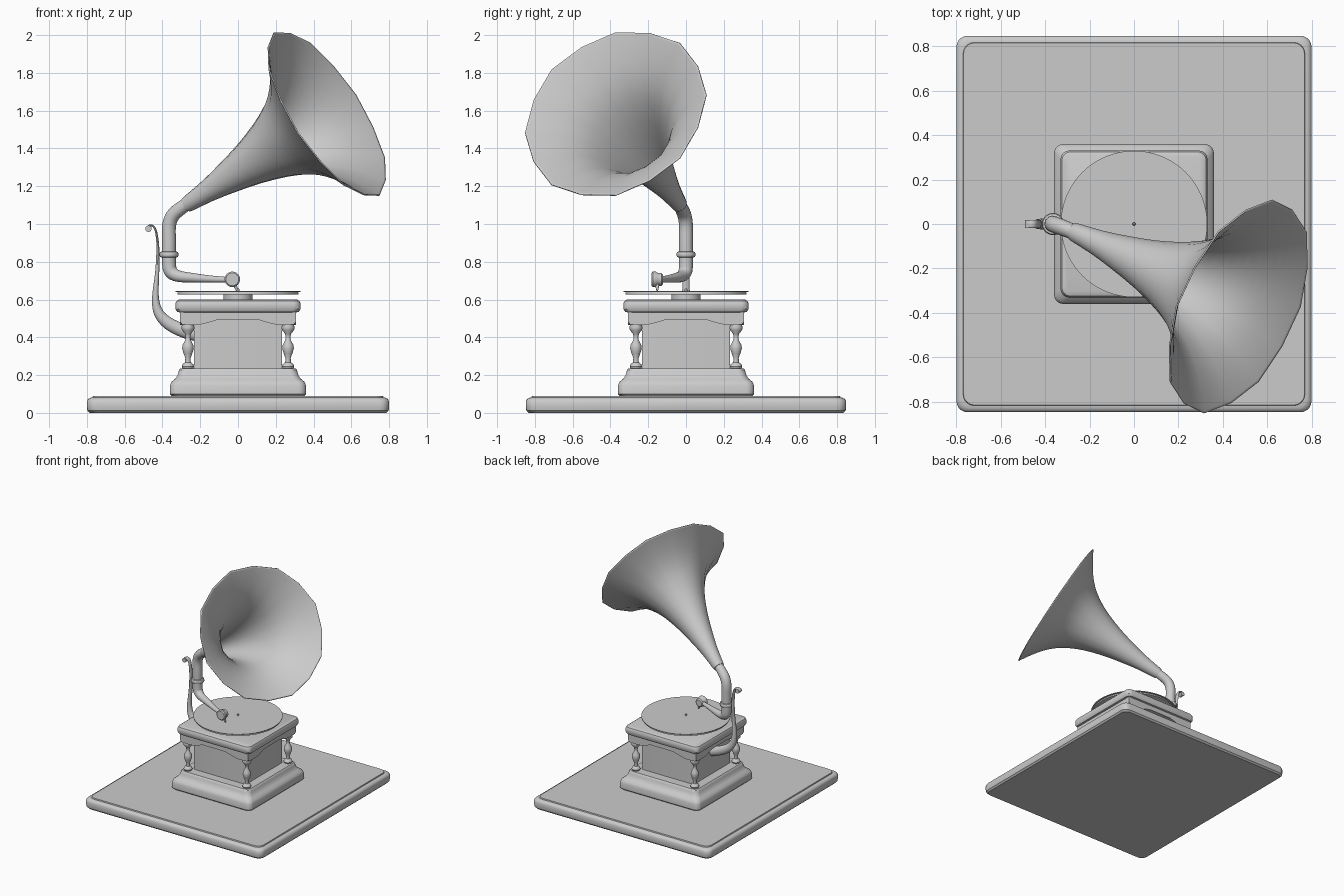
import bpy, bmesh, math
from mathutils import Vector

if "Cube" in bpy.data.objects:
    bpy.data.objects.remove(bpy.data.objects["Cube"])


def finish(bm, name, angle=40):
    bmesh.ops.recalc_face_normals(bm, faces=bm.faces)
    me = bpy.data.meshes.new(name)
    bm.to_mesh(me)
    bm.free()
    ob = bpy.data.objects.new(name, me)
    bpy.context.collection.objects.link(ob)
    bpy.ops.object.select_all(action='DESELECT')
    ob.select_set(True)
    bpy.context.view_layer.objects.active = ob
    bpy.ops.object.shade_smooth_by_angle(angle=math.radians(angle))
    return ob


def loft(bm, rings, caps=True):
    vs = [[bm.verts.new(p) for p in r] for r in rings]
    n = len(vs[0])
    for a, b in zip(vs, vs[1:]):
        for i in range(n):
            j = (i + 1) % n
            bm.faces.new((a[i], a[j], b[j], b[i]))
    if caps:
        bm.faces.new(vs[0][::-1])
        bm.faces.new(vs[-1])


def smooth_path(pts, steps):
    """Catmull-Rom refinement of tuples (position and radii together)."""
    out = []
    for i in range(len(pts) - 1):
        q = [Vector(pts[max(0, min(len(pts) - 1, i + k))]) for k in (-1, 0, 1, 2)]
        for s in range(steps):
            t = s / steps
            out.append(0.5 * (2 * q[1] + (q[2] - q[0]) * t
                       + (2 * q[0] - 5 * q[1] + 4 * q[2] - q[3]) * t * t
                       + (3 * q[1] - q[0] - 3 * q[2] + q[3]) * t ** 3))
    return [tuple(v) for v in out] + [tuple(pts[-1])]


def sweep(name, pts, segs=16, steps=1, flat=1.0, caps=True, ripple=0.0, angle=40):
    """Tube along (x, y, z, radius[, side radius]) points."""
    pts = smooth_path(pts, steps) if steps > 1 else pts
    pos = [Vector(p[:3]) for p in pts]
    side, rings = None, []
    for i, p in enumerate(pts):
        t = (pos[min(i + 1, len(pos) - 1)] - pos[max(i - 1, 0)]).normalized()
        if side is None:
            side = Vector((1, 0, 0)) if abs(t.y) > 0.9 else Vector((0, 1, 0))
        side = (side - t * side.dot(t)).normalized()
        up = t.cross(side)
        r, rs = p[3], p[4] if len(p) > 4 else p[3]
        ring = []
        for k in range(segs):
            a = 2 * math.pi * k / segs
            w = 1 - ripple * (k % 2) * i / (len(pts) - 1)
            ring.append(pos[i] + side * rs * w * math.cos(a) + up * r * w * math.sin(a))
        rings.append(ring)
    bm = bmesh.new()
    loft(bm, rings, caps)
    return finish(bm, name, angle)


def lathe(name, x, y, profile, segs=32):
    return sweep(name, [(x, y, z, r) for r, z in profile], segs)


def block(name, levels, stretch=0.0, corner=0.04):
    """Stack of rounded squares given as (half width, z)."""
    rings = []
    for h, z in levels:
        ring = []
        for q, (sx, sy) in enumerate(((1, 1), (-1, 1), (-1, -1), (1, -1))):
            for k in range(6):
                a = math.pi / 2 * (q + k / 5)
                ring.append((sx * (h - corner) + corner * math.cos(a),
                             sy * (h + stretch - corner) + corner * math.sin(a), z))
        rings.append(ring)
    bm = bmesh.new()
    loft(bm, rings)
    return finish(bm, name, 35)


# Ground slab and cabinet
block("base_slab", [(.785, 0), (.797, .012), (.8, .03), (.8, .06), (.794, .073), (.782, .08),
                    (.77, .081), (.768, .09)], .048, .05)
block("plinth", [(.35, .09), (.36, .1), (.36, .145), (.352, .165), (.335, .178), (.322, .195),
                 (.315, .215), (.312, .228), (.305, .235)])
block("cabinet_body", [(.234, .23), (.234, .53)], 0, .006)
block("cabinet_top", [(.3, .53), (.322, .535), (.331, .55), (.331, .58), (.325, .593), (.312, .6)])

# Arched apron under the top, one panel per side
for i in range(4):
    bm = bmesh.new()
    shape = [(-.308, .54), (-.308, .485), (-.295, .468), (-.21, .465), (-.16, .477), (-.1, .495)]
    shape += [(-x, z) for x, z in reversed(shape)]
    f = bm.faces.new([bm.verts.new((x, -.308, z)) for x, z in shape])
    e = bmesh.ops.extrude_face_region(bm, geom=[f])
    bmesh.ops.translate(bm, verts=[v for v in e['geom'] if isinstance(v, bmesh.types.BMVert)],
                        vec=(0, .085, 0))
    ob = finish(bm, "apron_panel", 35)
    ob.rotation_euler.z = i * math.pi / 2

# Turned corner columns
column = [(.028, .233), (.033, .245), (.028, .258), (.015, .268), (.014, .29), (.023, .315),
          (.031, .34), (.028, .36), (.015, .385), (.012, .4), (.017, .42), (.032, .438),
          (.035, .452), (.03, .47)]
for sx in (-1, 1):
    for sy in (-1, 1):
        lathe("corner_column", sx * .265, sy * .265, column, 20)

# Turntable, record and spindle
lathe("turntable_hub", 0, 0, [(.077, .595), (.077, .63)])
lathe("turntable_platter", 0, 0, [(.315, .626), (.32, .628), (.32, .637), (.318, .64)], 64)
lathe("record", 0, 0, [(.33, .641), (.33, .646)], 64)
lathe("spindle", 0, 0, [(.007, .64), (.007, .655), (.003, .66)], 12)

# Bracket arm at the side with a scrolled tip
sweep("support_bracket", [(-.22, 0, .415, .036, .03), (-.29, 0, .435, .036, .03),
                          (-.37, 0, .475, .033, .028), (-.42, 0, .53, .026, .024),
                          (-.437, 0, .61, .018, .021), (-.428, 0, .74, .011, .018),
                          (-.424, 0, .86, .008, .018), (-.43, 0, .94, .006, .018),
                          (-.443, 0, .982, .005, .018), (-.462, 0, .993, .005, .018),
                          (-.48, 0, .985, .005, .018)], 16, 4)
sweep("bracket_scroll", [(-.474, -.018, .975, .017), (-.474, .018, .975, .017)], 16)

# Tone arm: horn elbow at the top, tapering arm at the bottom
sweep("tone_arm", [(-.255, -.043, 1.115, .034), (-.3, -.025, 1.085, .036), (-.345, -.008, 1.045, .037),
                   (-.365, 0, .99, .037), (-.365, 0, .9, .037), (-.365, 0, .79, .037),
                   (-.355, -.004, .748, .036), (-.32, -.02, .725, .031), (-.25, -.05, .716, .026),
                   (-.15, -.1, .709, .019), (-.05, -.145, .705, .014)], 20, 4)
lathe("arm_collar", -.365, 0, [(.037, .822), (.046, .825), (.05, .832), (.05, .845),
                               (.046, .852), (.037, .855)], 24)
sweep("sound_box", [(-.03, -.182, .707, .034), (-.03, -.176, .707, .041), (-.03, -.16, .707, .041),
                    (-.03, -.15, .707, .034), (-.03, -.13, .707, .034), (-.03, -.122, .707, .025)], 24)
sweep("needle", [(-.02, -.152, .69, .01), (-.012, -.152, .665, .009), (-.006, -.152, .646, .004)], 10)

# Flared horn, built along a straight axis
start, axis = Vector((-.26, -.04, 1.11)), Vector((.78, -.355, .505)).normalized()
flare = [(-.01, .036), (.0, .037), (.13, .053), (.26, .078), (.41, .113), (.56, .162), (.67, .214),
         (.75, .268), (.82, .338), (.88, .42), (.92, .485), (.935, .512)]
horn = sweep("horn", [(*(start + axis * t), r) for t, r in flare], 16, 2, caps=False,
             ripple=.02, angle=70)
solid = horn.modifiers.new("thickness", 'SOLIDIFY')
solid.thickness = .007
solid.offset = -1
